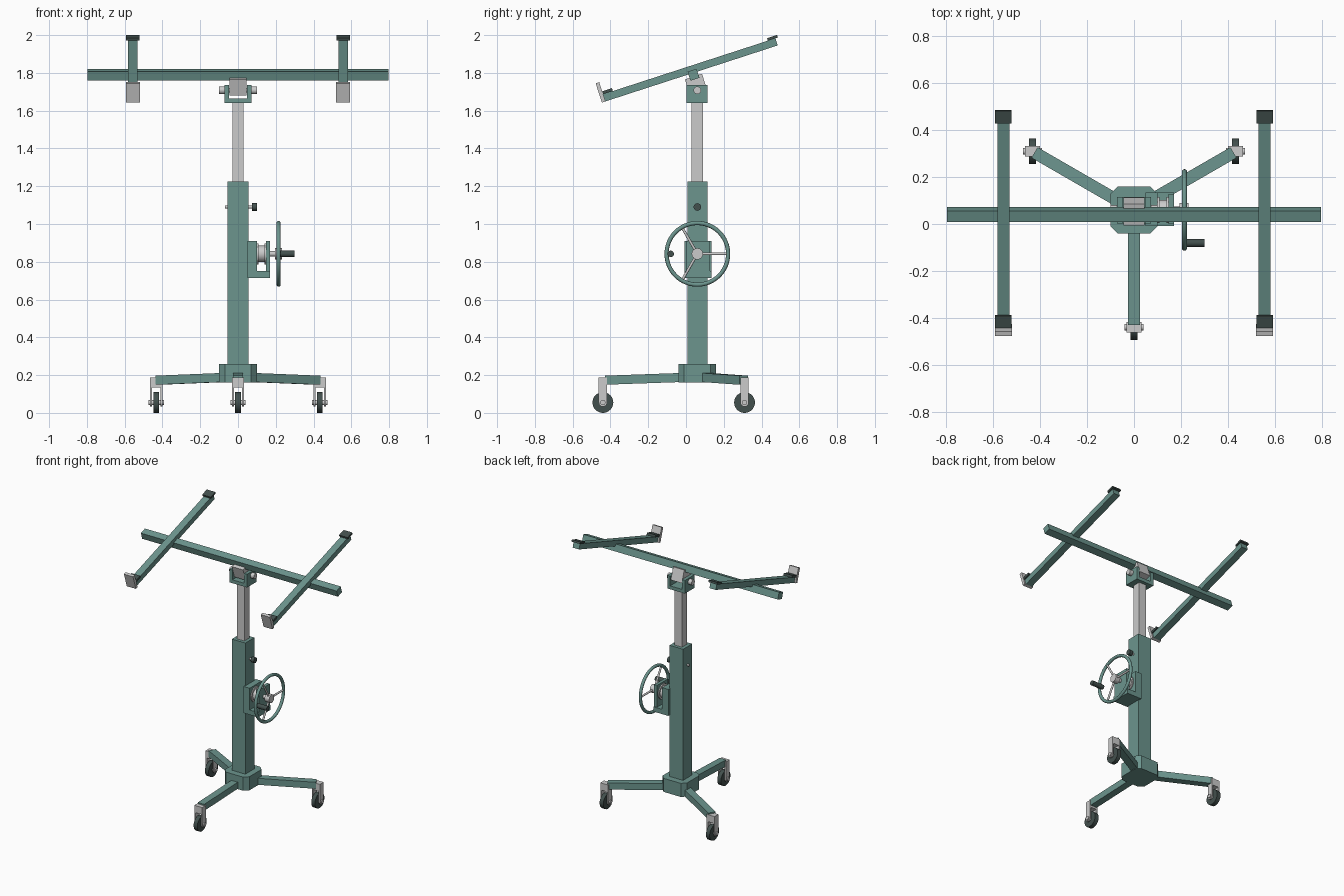
import bpy, bmesh
from math import radians, cos, sin, pi
from mathutils import Matrix, Vector

if "Cube" in bpy.data.objects:
    bpy.data.objects.remove(bpy.data.objects["Cube"])

def material(name, rgb):
    m = bpy.data.materials.new(name)
    m.diffuse_color = (*rgb, 1)
    m.use_nodes = True
    m.node_tree.nodes["Principled BSDF"].inputs["Base Color"].default_value = m.diffuse_color
    return m

GREEN = material("green_paint", (0.15, 0.30, 0.27))
DARK = material("dark_rubber", (0.055, 0.08, 0.075))
GREY = None
YC = 0.06                                   # mast axis
# Tilted cradle frame: x along the crossbar, y along the arms, z normal to the sheet
TILT = Matrix.Translation((0, 0.04, 1.79)) @ Matrix.Rotation(radians(18), 4, 'X')
rounds = []

def finish(name, bm, mat, matrix=None):
    if matrix is not None:
        bm.transform(matrix)
    bmesh.ops.recalc_face_normals(bm, faces=bm.faces)
    me = bpy.data.meshes.new(name)
    bm.to_mesh(me)
    bm.free()
    ob = bpy.data.objects.new(name, me)
    bpy.context.collection.objects.link(ob)
    if mat:
        me.materials.append(mat)
    return ob

def box(name, x, y, z, mat=GREY, matrix=None):
    """Box from (min, max) ranges."""
    bm = bmesh.new()
    bmesh.ops.create_cube(bm, size=1)
    for v in bm.verts:
        v.co = [r[0] if c < 0 else r[1] for c, r in zip(v.co, (x, y, z))]
    return finish(name, bm, mat, matrix)

def rod(name, a, b, r, mat=GREY, sides=32):
    """Cylinder between two points."""
    a, b = Vector(a), Vector(b)
    bm = bmesh.new()
    bmesh.ops.create_cone(bm, cap_ends=True, segments=sides, radius1=r, radius2=r, depth=(b - a).length)
    rot = (b - a).to_track_quat('Z', 'Y').to_matrix().to_4x4()
    ob = finish(name, bm, mat, Matrix.Translation((a + b) / 2) @ rot)
    rounds.append(ob)
    return ob

def x_rod(name, x0, x1, y, z, r, mat=GREY):
    return rod(name, (x0, y, z), (x1, y, z), r, mat)

# Base hub: square with chamfered corners
bm = bmesh.new()
s, c = 0.1, 0.07
pts = [(-c, -s), (c, -s), (s, -c), (s, c), (c, s), (-c, s), (-s, c), (-s, -c)]
face = bm.faces.new([bm.verts.new((px, py + YC, 0.16)) for px, py in pts])
ext = bmesh.ops.extrude_face_region(bm, geom=[face])
bmesh.ops.translate(bm, vec=(0, 0, 0.1), verts=[v for v in ext["geom"] if isinstance(v, bmesh.types.BMVert)])
finish("base_hub", bm, GREEN)

# Three sloping legs, each with a caster
for label, deg in (("front", -90), ("right", 30), ("left", 150)):
    a = radians(deg)
    leg = box(f"{label}_leg", (0.04, 0.49), (-0.026, 0.026), (0.165, 0.213), GREEN)
    for v in leg.data.vertices:
        if v.co.x > 0.3:
            v.co.z -= 0.016
    leg.data.transform(Matrix.Translation((0, YC, 0)) @ Matrix.Rotation(a, 4, 'Z'))
    cx, cy = 0.5 * cos(a), YC + 0.5 * sin(a)
    at = Matrix.Translation((cx, cy, 0))
    box(f"{label}_caster_crown", (-0.032, 0.032), (-0.022, 0.022), (0.135, 0.187), GREY, at)
    for side in (-1, 1):
        x = sorted((side * 0.022, side * 0.032))
        box(f"{label}_caster_fork", x, (-0.022, 0.022), (0.055, 0.14), GREY, at)
        x_rod(f"{label}_caster_fork_end", cx + x[0], cx + x[1], cy, 0.055, 0.022)
    x_rod(f"{label}_caster_axle", cx - 0.04, cx + 0.04, cy, 0.055, 0.014)
    x_rod(f"{label}_caster_wheel", cx - 0.015, cx + 0.015, cy, 0.055, 0.055, DARK)

# Telescoping mast
box("outer_mast", (-0.055, 0.055), (YC - 0.053, YC + 0.053), (0.2, 1.225), GREEN)
box("inner_mast", (-0.03, 0.03), (YC - 0.03, YC + 0.03), (0.9, 1.65), GREY)

# Locking pin with knob
x_rod("lock_pin", -0.07, 0.08, YC, 1.09, 0.008)
x_rod("lock_knob", 0.075, 0.1, YC, 1.09, 0.02, DARK)

# Tilt yoke on top of the mast
box("yoke_base", (-0.072, 0.072), (0.003, 0.115), (1.64, 1.665), GREEN)
for side in (-1, 1):
    box("yoke_cheek", sorted((side * 0.048, side * 0.072)), (0.003, 0.115), (1.64, 1.737), GREEN)
    x_rod("tilt_pin_head", side * 0.072, side * 0.1, YC, 1.708, 0.02)
x_rod("tilt_pin", -0.09, 0.09, YC, 1.708, 0.012)
box("tilt_block", (-0.045, 0.045), (-0.051, 0.044), (-0.1, -0.009), GREY, TILT)

# Crossbar and the two cradle arms
box("crossbar", (-0.797, 0.797), (-0.025, 0.025), (-0.025, 0.025), GREEN, TILT)
for side in (-1, 1):
    at = TILT @ Matrix.Translation((side * 0.557, 0, 0))
    box("cradle_arm", (-0.026, 0.026), (-0.488, 0.472), (0.01, 0.05), GREEN, at)
    box("upper_pad", (-0.035, 0.035), (0.43, 0.486), (0.05, 0.064), DARK, at)
    box("lower_pad", (-0.035, 0.035), (-0.487, -0.433), (0.05, 0.066), DARK, at)
    box("sheet_hook", (-0.037, 0.037), (-0.507, -0.487), (0.01, 0.117), GREY, at)

# Winch bracket and cable drum
WZ = 0.842
box("winch_back_plate", (0.05, 0.1), (-0.008, 0.135), (0.715, 0.91), GREEN)
box("winch_floor", (0.095, 0.17), (-0.008, 0.135), (0.715, 0.75), GREEN)
box("winch_outer_plate", (0.147, 0.17), (0.0, 0.127), (0.715, 0.91), GREEN)
x_rod("winch_drum", 0.1, 0.147, YC, WZ, 0.043)
for x in (0.1, 0.139):
    x_rod("drum_flange", x, x + 0.008, YC, WZ, 0.056)

# Hand wheel with three spokes and a crank grip
WX = 0.215
x_rod("winch_shaft", 0.16, 0.22, YC, WZ, 0.014)
x_rod("hand_wheel_hub", 0.195, 0.232, YC, WZ, 0.03)
for i in range(3):
    a = i * 2 * pi / 3
    rod("hand_wheel_spoke", (WX, YC, WZ), (WX, YC + 0.163 * cos(a), WZ + 0.163 * sin(a)), 0.007, GREY, 16)
bpy.ops.mesh.primitive_torus_add(major_radius=0.163, minor_radius=0.011, major_segments=64, minor_segments=16,
                                 location=(WX, YC, WZ), rotation=(0, pi / 2, 0))
rim = bpy.context.object
rim.name = "hand_wheel_rim"
rim.data.materials.append(GREEN)
rounds.append(rim)
x_rod("crank_grip", 0.205, 0.3, YC - 0.141, WZ, 0.017, DARK)

# Smooth the round parts, keeping their edges sharp
bpy.ops.object.select_all(action='DESELECT')
for ob in rounds:
    ob.select_set(True)
bpy.context.view_layer.objects.active = rim
bpy.ops.object.shade_smooth_by_angle(angle=radians(35))
